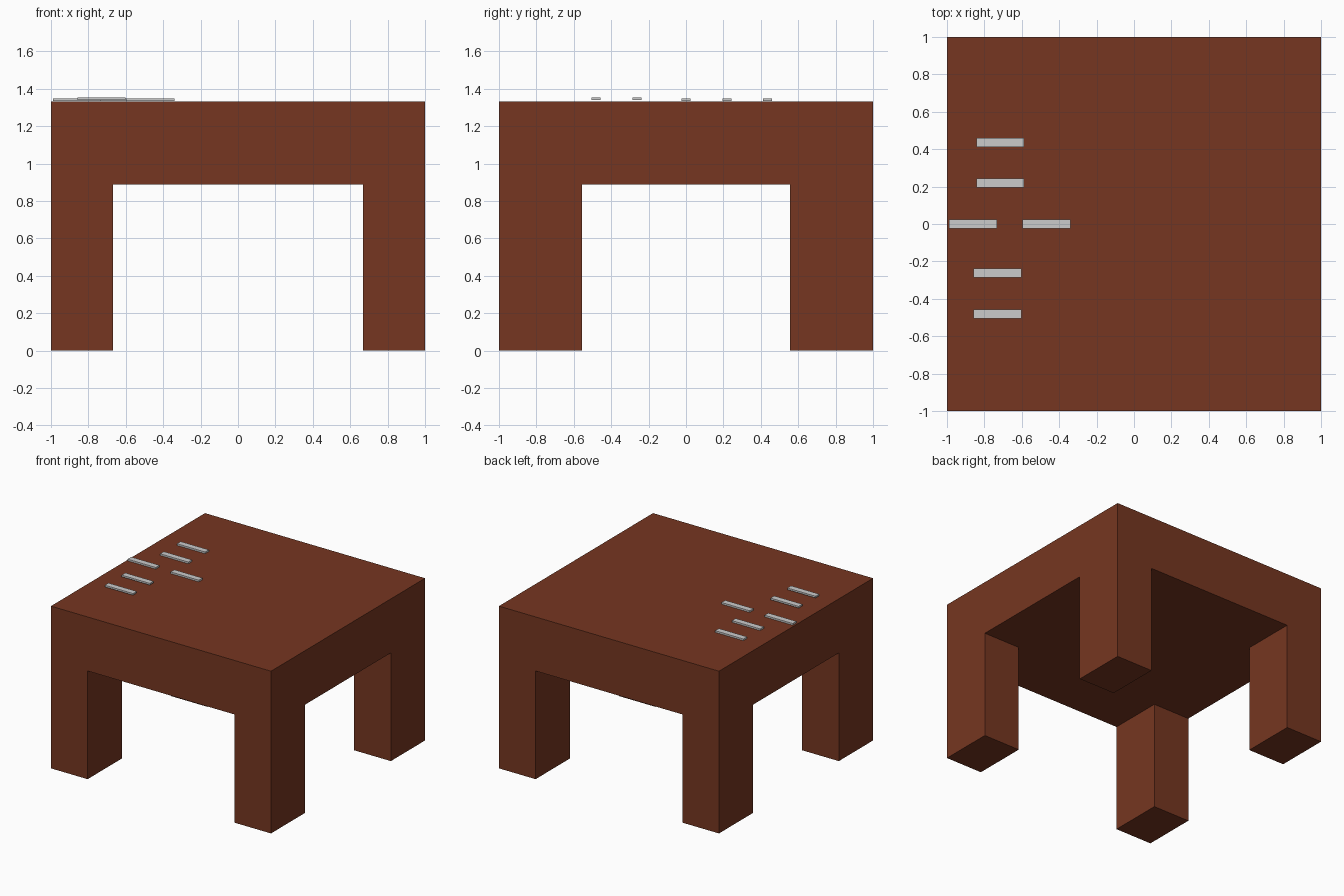
import bpy

if "Cube" in bpy.data.objects:
    bpy.data.objects.remove(bpy.data.objects["Cube"])


def material(name, color):
    m = bpy.data.materials.new(name)
    m.diffuse_color = color
    m.use_nodes = True
    m.node_tree.nodes["Principled BSDF"].inputs["Base Color"].default_value = m.diffuse_color
    return m


def box(name, x, y, z, mat=None):
    """Box spanning the given (min, max) ranges."""
    spans = (x, y, z)
    bpy.ops.mesh.primitive_cube_add(size=1, location=[(a + b) / 2 for a, b in spans])
    ob = bpy.context.object
    ob.name = name
    ob.scale = [b - a for a, b in spans]
    bpy.ops.object.transform_apply(location=False, rotation=False, scale=True)
    if mat:
        ob.data.materials.append(mat)
    return ob


wood = material("brown_wood", (0.18, 0.037, 0.015, 1))

# Thick table top with four corner legs, fused into one solid
table = box("table", (-1, 1), (-1, 1), (0.889, 1.333), wood)
for sx in (-1, 1):
    for sy in (-1, 1):
        leg = box("leg_cutter", sorted((sx * 0.667, sx)), sorted((sy * 0.556, sy)),
                  (0, 1.333), wood)
        leg.hide_render = True
        mod = table.modifiers.new("join_leg", 'BOOLEAN')
        mod.operation = 'UNION'
        mod.solver = 'EXACT'
        mod.object = leg
        bpy.context.view_layer.objects.active = table
        bpy.ops.object.modifier_apply(modifier=mod.name)
        bpy.data.objects.remove(leg)

# Cutlery-like thin grey bars: centre x, centre y, base z
bars = [(-0.715, 0.435, 1.335), (-0.715, 0.218, 1.335),
        (-0.86, 0.001, 1.335), (-0.468, 0.001, 1.335),
        (-0.729, -0.263, 1.34), (-0.729, -0.481, 1.34)]
for i, (x, y, z) in enumerate(bars):
    box(f"flat_bar_{i + 1}", (x - 0.128, x + 0.128), (y - 0.024, y + 0.024), (z, z + 0.014))
